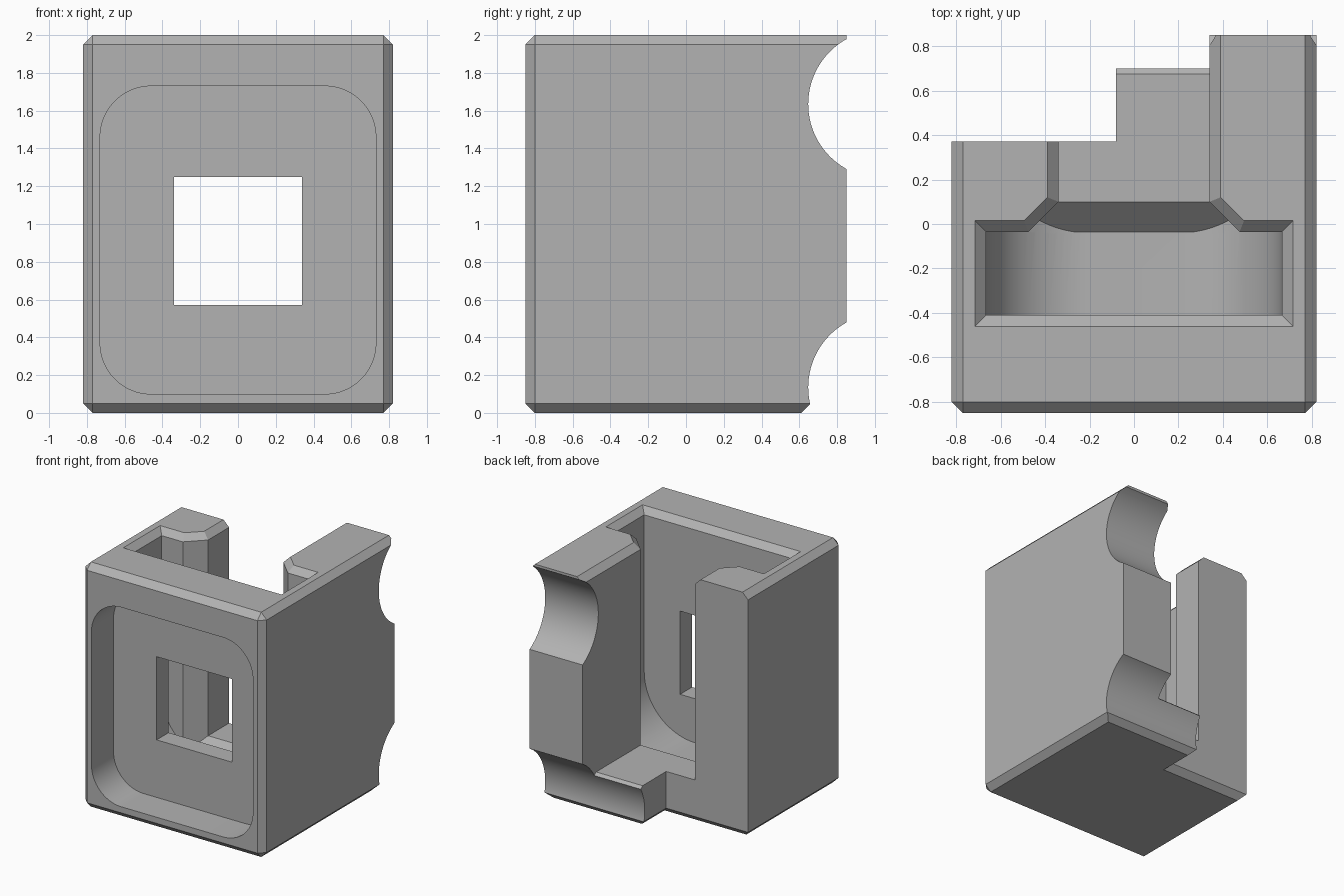
import bpy
import bmesh
from math import cos, sin, pi, radians

if "Cube" in bpy.data.objects:
    bpy.data.objects.remove(bpy.data.objects["Cube"], do_unlink=True)

grey = bpy.data.materials.new("plain grey")
grey.use_nodes = True
grey.diffuse_color = (0.45, 0.45, 0.45, 1)
grey.node_tree.nodes["Principled BSDF"].inputs["Base Color"].default_value = (0.45, 0.45, 0.45, 1)


def loft(name, rings):
    """Solid skinned through rings of equal point count, capped at both ends."""
    bm = bmesh.new()
    rows = [[bm.verts.new(p) for p in ring] for ring in rings]
    n = len(rows[0])
    for low, high in zip(rows, rows[1:]):
        for i in range(n):
            j = (i + 1) % n
            bm.faces.new((low[i], low[j], high[j], high[i]))
    bm.faces.new(rows[0][::-1])
    bm.faces.new(rows[-1])
    bmesh.ops.remove_doubles(bm, verts=bm.verts, dist=1e-5)
    bmesh.ops.recalc_face_normals(bm, faces=bm.faces)
    mesh = bpy.data.meshes.new(name)
    bm.to_mesh(mesh)
    bm.free()
    mesh.materials.append(grey)
    obj = bpy.data.objects.new(name, mesh)
    bpy.context.collection.objects.link(obj)
    return obj


def prism(name, pts, axis, a, b):
    """Extrude a 2D profile along an axis from a to b."""
    place = {"x": lambda u, v, t: (t, u, v),
             "y": lambda u, v, t: (u, t, v),
             "z": lambda u, v, t: (u, v, t)}[axis]
    return loft(name, [[place(u, v, t) for u, v in pts] for t in (a, b)])


def combine(target, tool, operation="DIFFERENCE"):
    """Apply a boolean and discard the tool."""
    mod = target.modifiers.new("cut", "BOOLEAN")
    mod.operation, mod.solver, mod.object = operation, "EXACT", tool
    bpy.context.view_layer.objects.active = target
    bpy.ops.object.modifier_apply(modifier=mod.name)
    bpy.data.objects.remove(tool, do_unlink=True)


def arc(cx, cy, r, start, end, steps=20):
    angles = [radians(start + (end - start) * i / steps) for i in range(steps + 1)]
    return [(cx + r * cos(t), cy + r * sin(t)) for t in angles]


def mirrored(half):
    return half + [(-x, y) for x, y in reversed(half)]


# Stepped block with chamfered front, sides and base
def outline(z, side=0.0, left_back=0.37, step=-0.08, back=0.85):
    w, f = 0.82 - side, 0.85 - side
    c = 0.05 - side
    pts = [(-w, left_back), (step, left_back), (step, back), (w, back),
           (w, c - f), (w - c, -f), (c - w, -f), (-w, c - f)]
    return [(x, y, z) for x, y in pts]


block = loft("bracket_block", [
    outline(0, 0.05, 0.32, -0.03, 0.61),
    outline(0.05, back=0.66),
    outline(0.051),
    outline(1.95),
    outline(2.0, 0.05)])

# Rounded recess in the front
rounded = (arc(0.46, 1.46, 0.27, 0, 90) + arc(-0.46, 1.46, 0.27, 90, 180)
           + arc(-0.46, 0.37, 0.27, 180, 270) + arc(0.46, 0.37, 0.27, 270, 360))
combine(block, prism("recess_cutter", rounded, "y", -1, -0.565))

# Square window through the thin wall
window = [(-0.34, 0.57), (0.34, 0.57), (0.34, 1.25), (-0.34, 1.25)]
combine(block, prism("window_cutter", window, "y", -0.7, -0.3))

# Top-loading pocket with a rounded floor
trough = ([(0.665, 2.2), (-0.665, 2.2)] + arc(-0.205, 0.67, 0.46, 180, 270)
          + arc(0.205, 0.67, 0.46, 270, 360))
combine(block, prism("pocket_cutter", trough, "y", -0.41, -0.035))

# Rear slot: flared plan, ramped floor, limited by the trough curve
slot = prism("slot_cutter", mirrored([(0.485, -0.045), (0.34, 0.10), (0.34, 1.0)]), "z", 0, 2.2)
floor = [(-0.05, 0.20), (0.10, 0.35), (0.675, 0.35), (0.72, 0.31), (1.1, 0.31),
         (1.1, 2.1), (-0.05, 2.1)]
combine(slot, prism("slot_floor", floor, "x", -1, 1), "INTERSECT")
combine(slot, prism("slot_trough", trough, "y", -0.5, 1.2), "INTERSECT")
combine(block, slot)

# Chamfer around the pocket and slot mouth, continued just above the top
inner = mirrored([(0.665, -0.41), (0.665, -0.035), (0.475, -0.035), (0.34, 0.10), (0.34, 1.0)])
outer = mirrored([(0.715, -0.46), (0.715, 0.015), (0.495, 0.015), (0.39, 0.12), (0.39, 1.0)])
rim = [[(a[0] + (b[0] - a[0]) * t, a[1] + (b[1] - a[1]) * t, 1.95 + 0.05 * t)
        for a, b in zip(inner, outer)] for t in (0, 1.2)]
combine(block, loft("rim_cutter", rim))

# Two horizontal round channels across the back
for height in (0.135, 1.635):
    circle = arc(1.04, height, 0.393, 0, 360, 96)[:-1]
    combine(block, prism("channel_cutter", circle, "x", -0.5, 1.2))

# Smooth curves, keep edges crisp
bpy.ops.object.select_all(action="DESELECT")
block.select_set(True)
bpy.context.view_layer.objects.active = block
bpy.ops.object.shade_smooth_by_angle(angle=radians(20))
